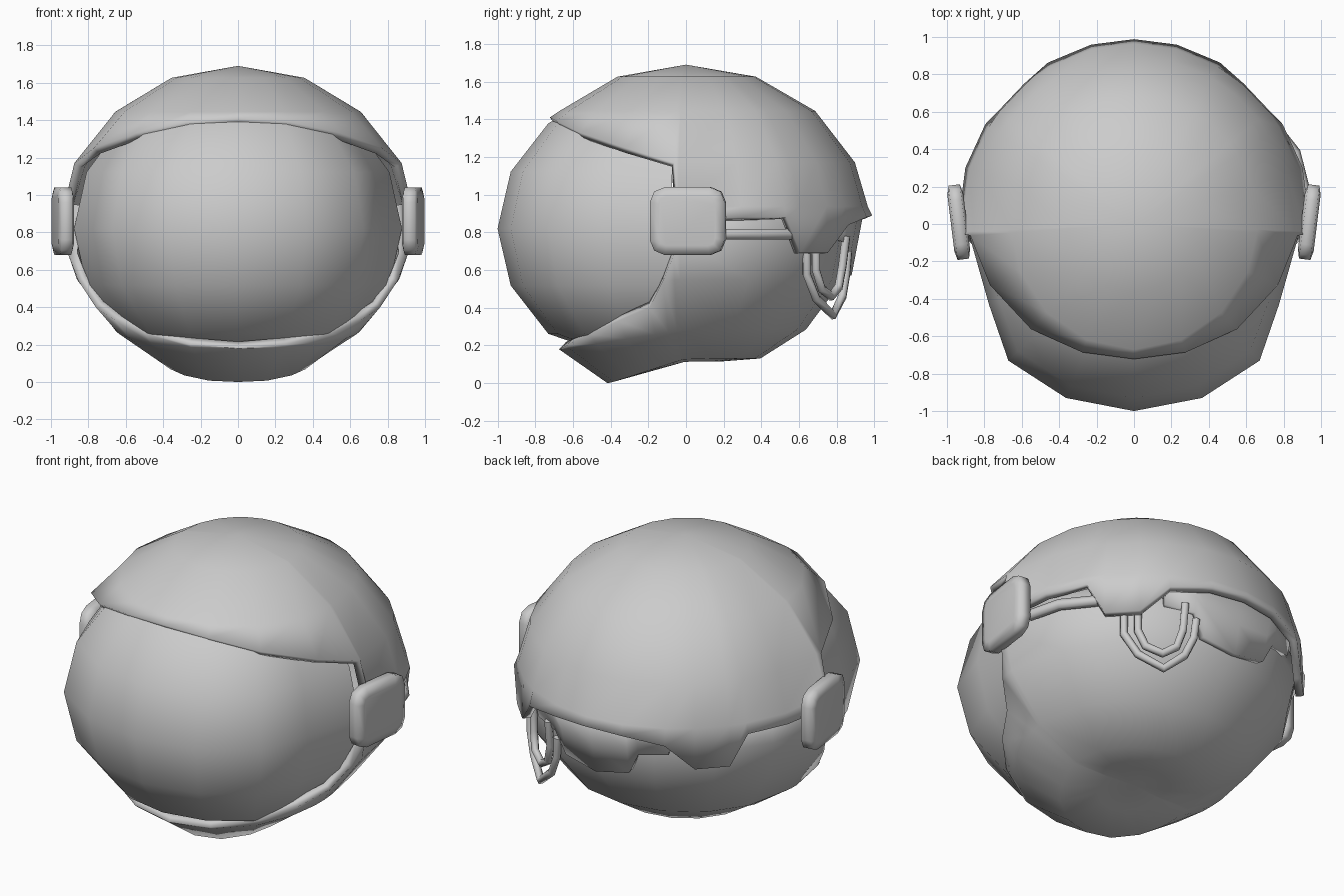
import bpy, bmesh
from math import sin, cos, asin, radians, sqrt
from mathutils import Vector, Matrix

if "Cube" in bpy.data.objects:
    bpy.data.objects.remove(bpy.data.objects["Cube"])

CZ = 0.85  # height of the helmet's widest level


def finish(bm, name, thickness=0.0, angle=95):
    """Turn a bmesh into an object, thicken it inward, shade it."""
    bmesh.ops.remove_doubles(bm, verts=bm.verts, dist=0.002)
    bmesh.ops.recalc_face_normals(bm, faces=bm.faces)
    out = sum(f.normal.dot(f.calc_center_median() - Vector((0, 0, CZ))) for f in bm.faces)
    if thickness and out < 0:
        bmesh.ops.reverse_faces(bm, faces=bm.faces)
    me = bpy.data.meshes.new(name)
    bm.to_mesh(me)
    bm.free()
    ob = bpy.data.objects.new(name, me)
    bpy.context.collection.objects.link(ob)
    bpy.ops.object.select_all(action='DESELECT')
    ob.select_set(True)
    bpy.context.view_layer.objects.active = ob
    if thickness:
        mod = ob.modifiers.new("thickness", 'SOLIDIFY')
        mod.thickness = thickness
        mod.offset = -1
        bpy.ops.object.modifier_apply(modifier=mod.name)
    bpy.ops.object.shade_smooth_by_angle(angle=radians(angle))
    return ob


def skin(name, edge, column, thickness, closed=True):
    """Skin columns of points round z; edge lists (azimuth from front, edge z)."""
    bm = bmesh.new()
    cols = [[bm.verts.new(p) for p in column(radians(a), z)] for a, z in edge]
    n = len(cols)
    for i in range(n if closed else n - 1):
        a, b = cols[i], cols[(i + 1) % n]
        for j in range(len(a) - 1):
            bm.faces.new((a[j], b[j], b[j + 1], a[j + 1]))
    return finish(bm, name, thickness)


def mirrored(half):
    return half + [(360 - a, z) for a, z in reversed(half) if 0 < a < 180]


# Upper shell: dome with front brim, side notch and two rear lobes
def upper_column(az, z_edge):
    rx, rz = 0.93, 0.84
    ry = 0.95 if cos(az) > 0 else 0.95 - 0.02 * cos(az)
    e0 = asin((z_edge - CZ) / rz)
    pts = []
    for deg in (-90, 6, 22.5, 45, 67.5, 90):
        el = max(e0, radians(deg))
        flare = 1.02 if el - e0 < 0.02 else 1.0
        pts.append((rx * sin(az) * cos(el) * flare, -ry * cos(az) * cos(el) * flare,
                    CZ + rz * sin(el)))
    return pts


upper_edge = [(0, 1.41), (22.5, 1.39), (45, 1.33), (67.5, 1.25), (86, 1.17), (87.5, 0.87),
              (108, 0.88), (123, 0.88), (129, 0.69), (141, 0.69), (151, 0.84),
              (166, 0.88), (180, 0.89)]
skin("upper_shell", mirrored(upper_edge), upper_column, 0.045)


# Lower shell: bowl with chin guard and a flattened base
def base_height(y):
    return max(0.0, min(0.115, 0.115 * (y + 0.41) / 0.41))


def lower_column(az, z_edge):
    c = cos(az)
    rx, ry = 0.93, 0.95 if c > 0 else 0.95 + 0.05 * c
    rz = 0.8 + 0.15 * max(c, 0)
    e0 = asin((z_edge - CZ) / rz)
    pts = []
    for deg in (90, -6, -22, -45, -64, -78, -90):
        el = min(e0, radians(deg))
        z = CZ + rz * sin(el)
        k = cos(el) * (1 - 0.05 * max(0, min(1, (z - 0.72) / 0.13)))
        y = -ry * c * k
        pts.append((rx * sin(az) * k, y, max(z, base_height(y))))
    return pts


lower_edge = [(0, 0.18), (22.5, 0.20), (45, 0.26), (62, 0.33), (76, 0.40), (82, 0.54),
              (86, 0.68), (88, 0.95), (112.5, 0.93), (135, 0.93), (157.5, 0.93), (180, 0.93)]
skin("lower_shell", mirrored(lower_edge), lower_column, 0.05)

# Visor: front half of a faceted ellipsoid, pinched where it slides under the shells
bm = bmesh.new()
bmesh.ops.create_uvsphere(bm, u_segments=16, v_segments=8, radius=1)
bmesh.ops.transform(bm, verts=bm.verts, matrix=Matrix.Translation((0, -0.08, 0.82))
                    @ Matrix.Diagonal((0.95, 0.92, 0.79, 1)))
bmesh.ops.bisect_plane(bm, geom=bm.verts[:] + bm.edges[:] + bm.faces[:],
                       plane_co=(0, -0.075, 0), plane_no=(0, 1, 0), clear_outer=True)
for v in bm.verts:
    limit = 0.71 + 0.165 * (v.co.y + 0.66) / 0.58
    limit *= sqrt(max(0.02, 1 - ((v.co.z - 0.82) / 0.79) ** 2))
    if v.co.y > -0.7:
        v.co.x = max(-limit, min(limit, v.co.x))
    v.co.z = max(0.16, min(1.55, v.co.z))
finish(bm, "visor", angle=60)


# Rear flap under the back edge of the upper shell
def flap_column(az, z_low):
    pts = []
    for t in (0, 0.5, 1):
        z = 0.92 + (z_low - 0.92) * t
        r = 0.945 - 0.19 * (0.92 - z)
        pts.append((r * sin(az), -r * cos(az), z))
    return pts


flap_edge = [(151, 0.76), (162, 0.74), (166, 0.61), (180, 0.57)]
skin("rear_flap", mirrored(flap_edge), flap_column, 0.07, closed=False)

# Ear pods: rounded cushions, slightly toed in towards the front
for side, name in ((1, "ear_pod_right"), (-1, "ear_pod_left")):
    bm = bmesh.new()
    bmesh.ops.create_cube(bm, size=1)
    bmesh.ops.scale(bm, vec=(0.085, 0.4, 0.36), verts=bm.verts)
    long_edges = [e for e in bm.edges if abs(e.verts[0].co.x - e.verts[1].co.x) > 0.05]
    bmesh.ops.bevel(bm, geom=long_edges, offset=0.08, segments=2, profile=0.5, affect='EDGES')
    caps = [f for f in bm.faces if abs(f.normal.x) > 0.9]
    bmesh.ops.inset_individual(bm, faces=caps, thickness=0.05)
    for v in bm.verts:
        if abs(v.co.y) > 0.16 or abs(v.co.z) > 0.14:
            v.co.x *= 0.72
    bmesh.ops.transform(bm, verts=bm.verts, matrix=Matrix.Translation((side * 0.937, 0.01, 0.86))
                        @ Matrix.Rotation(-side * radians(7), 4, 'Z'))
    finish(bm, name)


# Pipe and cables on the right side only
def tube(name, points, radius):
    cu = bpy.data.curves.new(name, 'CURVE')
    cu.dimensions = '3D'
    cu.bevel_depth = radius
    cu.bevel_resolution = 1
    cu.use_fill_caps = True
    sp = cu.splines.new('POLY')
    sp.points.add(len(points) - 1)
    for p, co in zip(sp.points, points):
        p.co = (*co, 1)
    bpy.context.collection.objects.link(bpy.data.objects.new(name, cu))


tube("side_pipe", [(0.91, 0.18, 0.79), (0.86, 0.38, 0.79), (0.725, 0.55, 0.79)], 0.032)
tube("outer_cable", [(0.61, 0.64, 0.74), (0.61, 0.64, 0.58), (0.55, 0.69, 0.45), (0.44, 0.78, 0.36),
                     (0.33, 0.83, 0.46), (0.28, 0.85, 0.58), (0.27, 0.86, 0.70)], 0.024)
tube("inner_cable", [(0.55, 0.69, 0.74), (0.55, 0.69, 0.60), (0.52, 0.72, 0.50), (0.44, 0.77, 0.46),
                     (0.37, 0.81, 0.51), (0.34, 0.83, 0.62), (0.34, 0.85, 0.78)], 0.024)
